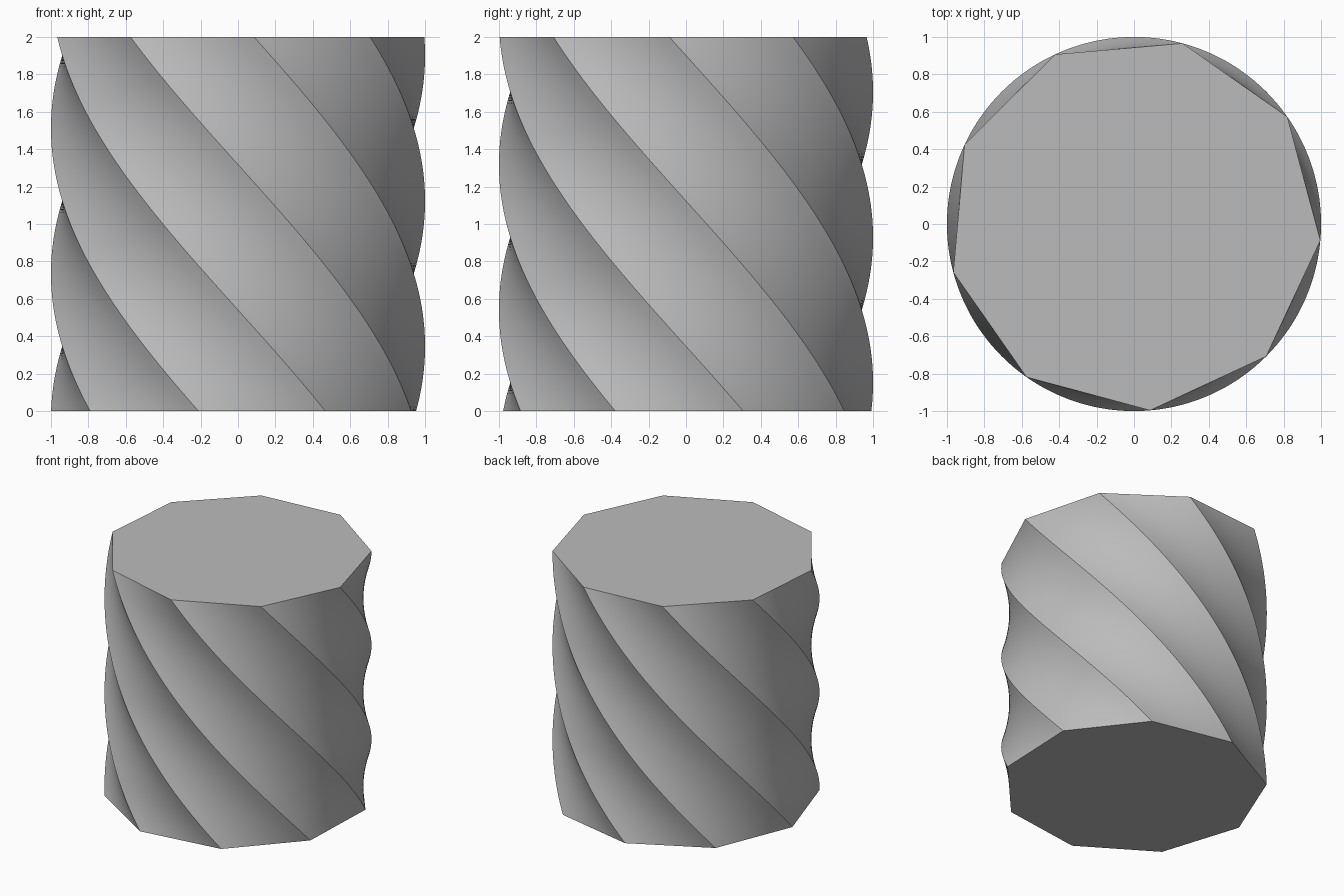
import bpy
import bmesh
from math import radians
from mathutils import Matrix, Vector

SIDES, STEPS, LAYERS = 9, 10, 120
HEIGHT = 2.0
BASE_ANGLE = radians(17.8)
TWIST = radians(-102.9)

cube = bpy.data.objects.get("Cube")
if cube:
    bpy.data.objects.remove(cube, do_unlink=True)

# Plain grey finish
grey = bpy.data.materials.new("plain grey")
grey.use_nodes = True
colour = (0.5, 0.5, 0.5, 1)
grey.diffuse_color = colour
grey.node_tree.nodes["Principled BSDF"].inputs["Base Color"].default_value = colour

# Nine-sided outline with evenly divided straight edges
corners = [Matrix.Rotation(BASE_ANGLE + radians(360 * i / SIDES), 3, "Z") @ Vector((1, 0, 0))
           for i in range(SIDES)]
outline = [a.lerp(b, s / STEPS)
           for a, b in zip(corners, corners[1:] + corners[:1]) for s in range(STEPS)]

# Column: the outline is turned steadily as it rises
bm = bmesh.new()
rings = []
for layer in range(LAYERS + 1):
    t = layer / LAYERS
    turn = Matrix.Rotation(TWIST * t, 3, "Z")
    rings.append([bm.verts.new(turn @ p + Vector((0, 0, HEIGHT * t))) for p in outline])
count = len(outline)
for low, high in zip(rings, rings[1:]):
    for i in range(count):
        j = (i + 1) % count
        bm.faces.new((low[i], low[j], high[j], high[i]))

# Flat end caps
bm.faces.new(rings[0][::-1])
bm.faces.new(rings[-1])
mesh = bpy.data.meshes.new("twisted_column")
bm.to_mesh(mesh)
bm.free()
mesh.materials.append(grey)
column = bpy.data.objects.new("twisted_column", mesh)
bpy.context.collection.objects.link(column)

# Smooth flutes with crisp ridges
bpy.context.view_layer.objects.active = column
column.select_set(True)
bpy.ops.object.shade_smooth_by_angle(angle=radians(30))
